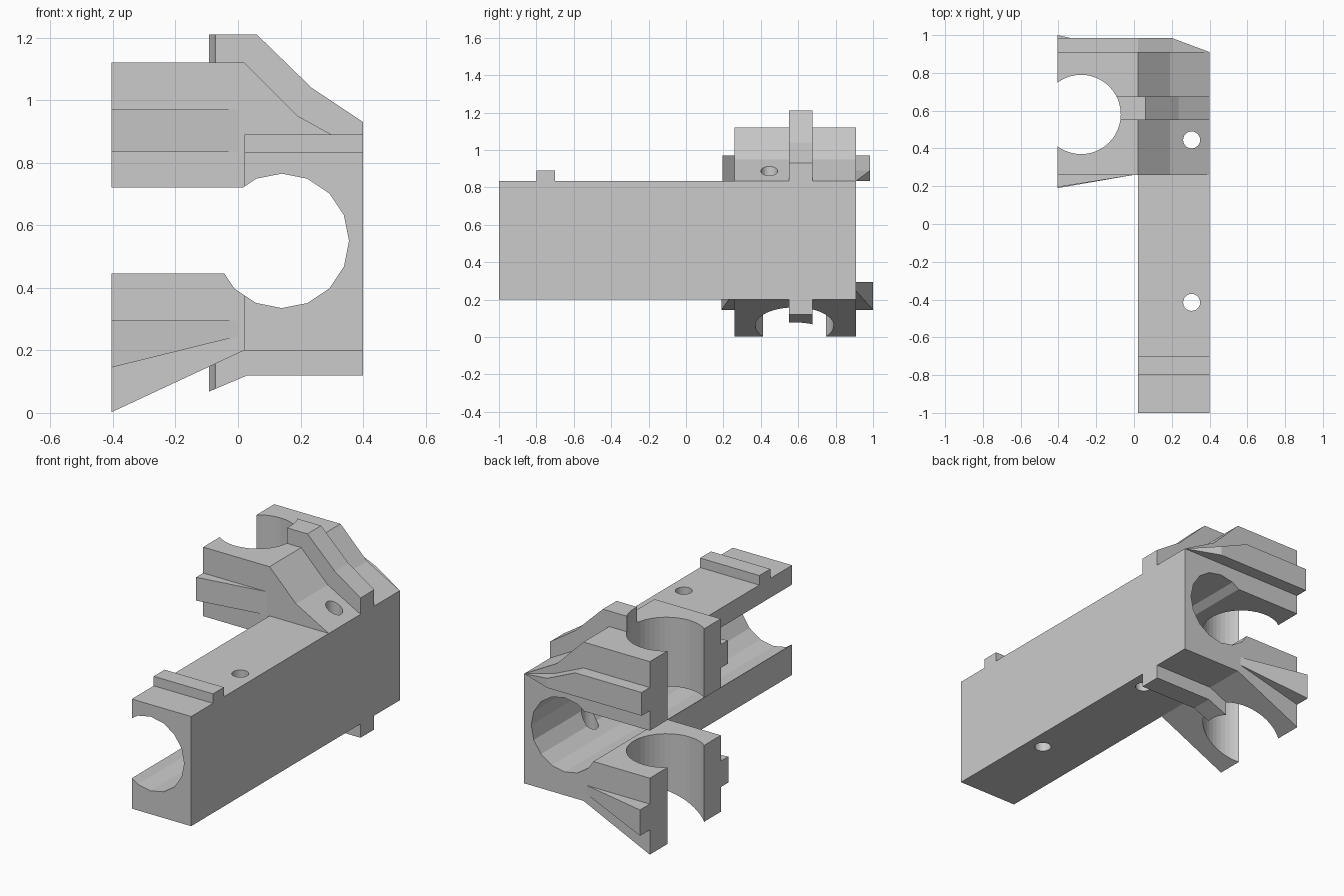
import bpy, bmesh, math
from mathutils import Matrix, Vector

cube = bpy.data.objects.get("Cube")
if cube:
    bpy.data.objects.remove(cube, do_unlink=True)

grey = bpy.data.materials.new("light_grey")
grey.use_nodes = True
grey.diffuse_color = (0.6, 0.6, 0.6, 1)
grey.node_tree.nodes["Principled BSDF"].inputs["Base Color"].default_value = (0.6, 0.6, 0.6, 1)


def add_object(name, bm):
    bmesh.ops.recalc_face_normals(bm, faces=bm.faces)
    mesh = bpy.data.meshes.new(name)
    bm.to_mesh(mesh)
    bm.free()
    mesh.materials.append(grey)
    obj = bpy.data.objects.new(name, mesh)
    bpy.context.collection.objects.link(obj)
    return obj


def prism(name, bottom, top):
    """Solid between two matching outlines."""
    bm = bmesh.new()
    a = [bm.verts.new(p) for p in bottom]
    b = [bm.verts.new(p) for p in top]
    bm.faces.new(a)
    bm.faces.new(b)
    for i in range(len(a)):
        j = (i + 1) % len(a)
        bm.faces.new((a[i], a[j], b[j], b[i]))
    return add_object(name, bm)


def side_prism(name, outline, y0, y1):
    return prism(name, [(x, y0, z) for x, z in outline], [(x, y1, z) for x, z in outline])


def plan_prism(name, outline, low, high):
    return prism(name, [(x, y, low(x)) for x, y in outline], [(x, y, high) for x, y in outline])


def cylinder(name, centre, radius, depth, sides, along_y=False):
    bm = bmesh.new()
    bmesh.ops.create_cone(bm, cap_ends=True, segments=sides, radius1=radius, radius2=radius, depth=depth)
    turn = Matrix.Rotation(math.pi / 2, 4, 'X') if along_y else Matrix.Identity(4)
    bm.transform(Matrix.Translation(Vector(centre)) @ turn)
    return add_object(name, bm)


def combine(target, other, operation):
    """Apply a boolean and discard the second solid."""
    mod = target.modifiers.new(operation, 'BOOLEAN')
    mod.operation, mod.object, mod.solver = operation, other, 'EXACT'
    bpy.context.view_layer.update()
    result = bpy.data.meshes.new_from_object(target.evaluated_get(bpy.context.evaluated_depsgraph_get()))
    target.modifiers.clear()
    target.data = result
    bpy.data.objects.remove(other, do_unlink=True)


LEFT, INNER, RIGHT = -0.405, 0.02, 0.40
FRONT, BACK = 0.26, 0.91
LOW, HIGH = 0.20, 0.835

# Long bar
body = side_prism("clamp_body", [(INNER, LOW), (RIGHT, LOW), (RIGHT, HIGH), (INNER, HIGH)], -1, BACK)

# Jaws above and below the side opening
parts = [
    side_prism("upper_jaw", [(LEFT, 0.72), (LEFT, 1.12), (INNER, 1.12), (0.19, 0.95),
                             (RIGHT, HIGH), (RIGHT, 0.72)], FRONT, BACK),
    side_prism("lower_jaw", [(LEFT, 0.002), (INNER, LOW), (0.1, LOW), (0.1, 0.445), (LEFT, 0.445)], FRONT, BACK),
]

# Ribs over and under the jaws, and the ridge across the bar
parts += [
    side_prism("upper_rib", [(-0.15, 1.0), (-0.15, 1.21), (0.06, 1.21), (0.235, 1.04),
                             (RIGHT, 0.93), (RIGHT, 0.8), (0, 0.9)], 0.55, 0.675),
    side_prism("lower_rib", [(-0.15, 0.044), (0.03, 0.12), (RIGHT, 0.12), (RIGHT, 0.25),
                             (INNER, 0.25), (-0.15, 0.2)], 0.55, 0.675),
    side_prism("ridge", [(INNER, 0.8), (RIGHT, 0.8), (RIGHT, 0.89), (INNER, 0.89)], -0.8, -0.7),
]


# Tapered side fins
def fin(name, tip, wall, inside, low, high):
    outline = [(LEFT, inside), (LEFT, tip), (0, wall), (0, inside)]
    return plan_prism(name, outline, low, high)


def rising(x):
    return 0.145 + 0.1 * (x - LEFT) / -LEFT


parts += [
    fin("upper_front_fin", 0.195, FRONT, 0.3, lambda x: HIGH, 0.97),
    fin("lower_front_fin", 0.19, FRONT, 0.3, rising, 0.295),
    fin("lower_back_fin", 1.0, BACK, 0.87, rising, 0.295),
]
back_fin = side_prism("upper_back_fin", [(LEFT, HIGH), (LEFT, 0.97), (INNER, 0.97), (0.2, 0.89), (RIGHT, HIGH)],
                      0.89, 0.985)
plan = plan_prism("fin_plan", [(-0.6, 0.8), (-0.6, 1.1), (-0.107, 1.1), (RIGHT, BACK), (RIGHT, 0.8)],
                  lambda x: 0.7, 1.1)
combine(back_fin, plan, 'INTERSECT')
parts.append(back_fin)

for part in parts:
    combine(body, part, 'UNION')

# Bores and screw holes
cutters = [
    cylinder("long_bore", (0.14, 0, 0.55), 0.215, 3, 16, along_y=True),
    cylinder("upright_bore", (-0.28, 0.58, 0.6), 0.21, 3, 48),
] + [cylinder("screw_hole", (0.305, y, 0.6), 0.045, 3, 24) for y in (-0.415, 0.445)]
for cutter in cutters:
    combine(body, cutter, 'DIFFERENCE')
